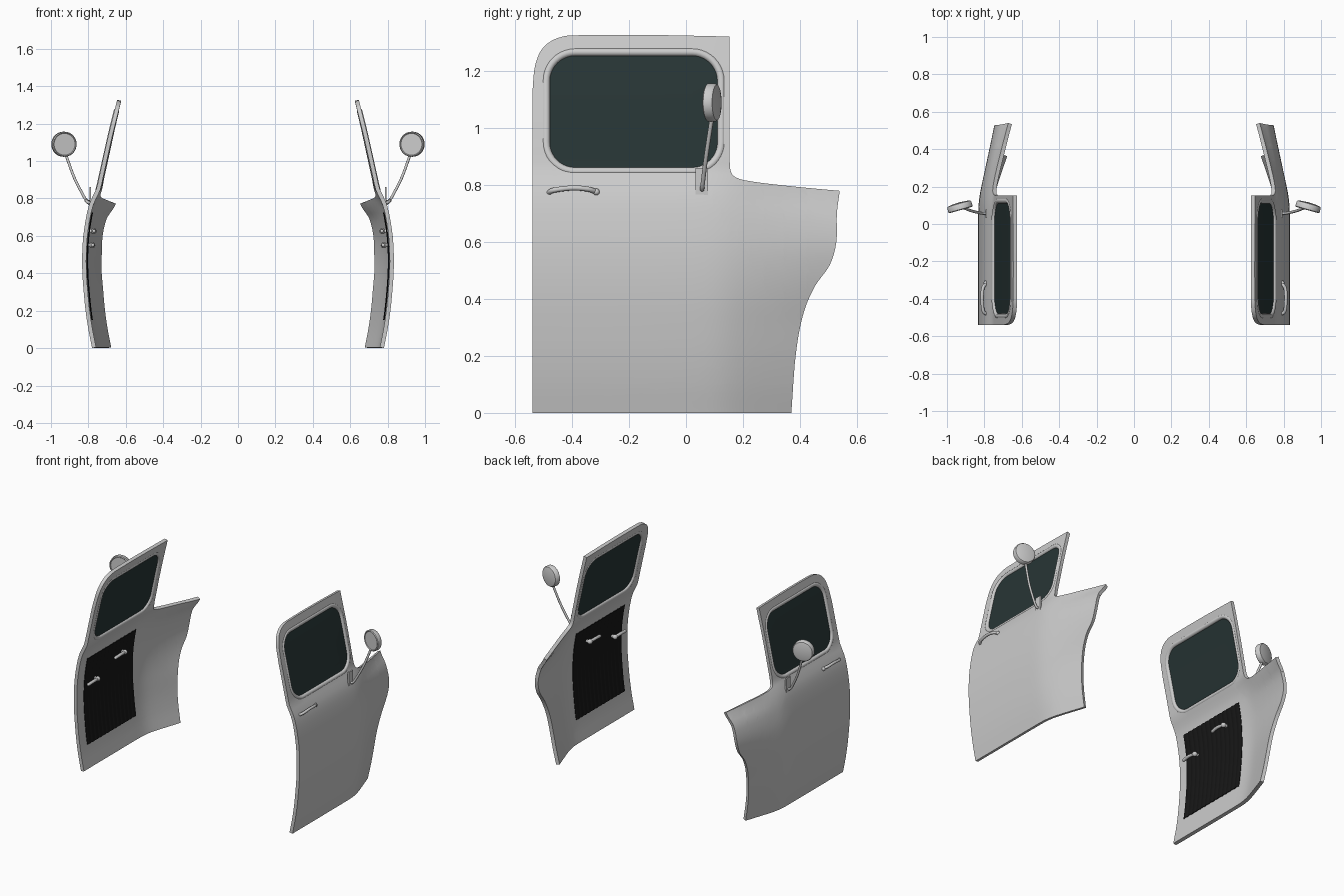
import bpy, bmesh, math
from mathutils import Vector, Matrix

if "Cube" in bpy.data.objects:
    bpy.data.objects.remove(bpy.data.objects["Cube"])

# door cross-section: outer x at each height, and how strongly the leading part turns inward
PROFILE = [(0, .78), (.1, .80), (.2, .815), (.3, .825), (.4, .832), (.5, .833), (.6, .827), (.7, .812),
           (.76, .798), (.8, .783), (.85, .758), (.9, .746), (1.1, .702), (1.2, .678), (1.33, .645)]
TURN = [(0, .34), (.3, .31), (.5, .23), (.6, .205), (.7, .225), (.78, .29), (.9, .2), (1.33, 0)]
THICK = .022


def hermite(table, t):
    n = len(table)
    t = min(max(t, table[0][0]), table[-1][0])
    i = next(k for k in range(n - 1) if t <= table[k + 1][0])

    def slope(k):
        a, b = table[max(k - 1, 0)], table[min(k + 1, n - 1)]
        return (b[1] - a[1]) / (b[0] - a[0])
    (t0, v0), (t1, v1) = table[i], table[i + 1]
    h = t1 - t0
    s = (t - t0) / h
    return ((2*s**3 - 3*s**2 + 1) * v0 + (s**3 - 2*s**2 + s) * h * slope(i)
            + (3*s**2 - 2*s**3) * v1 + (s**3 - s**2) * h * slope(i + 1))


def surf(y, z):
    bend = .03 * math.log(1 + math.exp((y - .13) / .03))
    return hermite(PROFILE, z) - hermite(TURN, z) * bend


def spline(pts, n=6):
    p = [Vector(q) for q in pts]
    p = [2*p[0] - p[1]] + p + [2*p[-1] - p[-2]]
    out = []
    for i in range(1, len(p) - 2):
        a, b, c, d = p[i-1:i+3]
        for k in range(n):
            t = k / n
            out.append(.5 * (2*b + (c - a)*t + (2*a - 5*b + 4*c - d)*t*t + (3*b - a - 3*c + d)*t**3))
    return out + [p[-2]]


def rounded_rect(y0, y1, z0, z1, r, n=10):
    out = []
    for cy, cz, a0 in ((y1-r, z1-r, 0), (y0+r, z1-r, 90), (y0+r, z0+r, 180), (y1-r, z0+r, 270)):
        for k in range(n + 1):
            a = math.radians(a0 + 90*k/n)
            out.append(Vector((cy + r*math.cos(a), cz + r*math.sin(a))))
    return out


def material(name, color):
    m = bpy.data.materials.new(name)
    m.diffuse_color = (*color, 1)
    m.use_nodes = True
    m.node_tree.nodes["Principled BSDF"].inputs["Base Color"].default_value = m.diffuse_color
    return m


def finish(name, data, mat=None, thickness=0):
    # solidify, mirror to the other door, bake and smooth
    ob = bpy.data.objects.new(name, data)
    bpy.context.collection.objects.link(ob)
    if mat:
        data.materials.append(mat)
    bpy.ops.object.select_all(action='DESELECT')
    ob.select_set(True)
    bpy.context.view_layer.objects.active = ob
    if ob.type == 'CURVE':
        bpy.ops.object.convert(target='MESH')
        ob = bpy.context.object
    if thickness:
        s = ob.modifiers.new("thickness", 'SOLIDIFY')
        s.thickness, s.offset = thickness, -1
    ob.modifiers.new("other_side", 'MIRROR')
    bpy.ops.object.convert(target='MESH')
    bpy.ops.object.shade_smooth_by_angle(angle=math.radians(40))
    bpy.context.object.name = name


def finish_bm(name, bm, mat=None, thickness=0):
    me = bpy.data.meshes.new(name)
    bm.to_mesh(me)
    bm.free()
    finish(name, me, mat, thickness)


def skin(name, loops, inset, thickness, mat=None):
    # fill flat outlines, slice finely, then lay onto the door curvature
    bm = bmesh.new()
    edges = []
    for loop in loops:
        vs = [bm.verts.new((0, p[0], p[1])) for p in loop]
        edges += [bm.edges.new((v, vs[i - 1])) for i, v in enumerate(vs)]
    bmesh.ops.triangle_fill(bm, use_beauty=True, edges=edges, normal=(1, 0, 0))
    cuts = [((0, 0, .03*k + .011), (0, 0, 1)) for k in range(44)]
    cuts += [((0, y/100 + .003, 0), (0, 1, 0)) for y in (-35, -15, 2, 6, 9, 12, 15, 18, 22, 27, 34, 42)]
    for co, no in cuts:
        bmesh.ops.bisect_plane(bm, geom=bm.verts[:] + bm.edges[:] + bm.faces[:], plane_co=co, plane_no=no)
    bmesh.ops.recalc_face_normals(bm, faces=bm.faces)
    for v in bm.verts:
        v.co.x = surf(v.co.y, v.co.z) - inset
    bm.normal_update()
    flip = [f for f in bm.faces if f.normal.x < 0]
    bmesh.ops.reverse_faces(bm, faces=flip)
    finish_bm(name, bm, mat, thickness)


def tube(name, pts, radius, cyclic=False):
    cu = bpy.data.curves.new(name, 'CURVE')
    cu.dimensions = '3D'
    cu.bevel_depth, cu.bevel_resolution, cu.use_fill_caps = radius, 3, True
    sp = cu.splines.new('POLY')
    sp.points.add(len(pts) - 1)
    for p, q in zip(sp.points, pts):
        p.co = (*q, 1)
    sp.use_cyclic_u = cyclic
    finish(name, cu)


def ball(name, center, r, scale=(1, 1, 1)):
    bm = bmesh.new()
    bmesh.ops.create_uvsphere(bm, u_segments=16, v_segments=10, radius=r,
                              matrix=Matrix.Translation(center) @ Matrix.Diagonal((*scale, 1)))
    finish_bm(name, bm)


glass = material("dark_glass", (.02, .035, .035))
black = material("black_trim", (.008, .008, .008))

# door shell with window opening
front_edge = spline([(.37, 0), (.385, .2), (.41, .34), (.45, .44), (.505, .52), (.528, .6), (.53, .7), (.54, .78)])
belt = spline([(.54, .78), (.4, .793), (.25, .81), (.18, .825), (.157, .85), (.153, .9)])
roof = spline([(.153, 1.322), (-.1, 1.327), (-.35, 1.327), (-.44, 1.32), (-.5, 1.285), (-.53, 1.22), (-.54, 1.12)])
outline = front_edge + belt[1:] + roof + [Vector((-.54, 0))]
window = rounded_rect(-.49, .122, .85, 1.265, .1)
skin("door_shell", [outline, window], 0, THICK)

# window pane and its seal
skin("window_glass", [window], .009, .004, glass)
tube("window_seal", [(surf(*p) - .011, p[0], p[1]) for p in
                     rounded_rect(-.492, .124, .848, 1.267, .102)], .0145, True)

# pleated inner trim panel
bm = bmesh.new()
NY, NZ = 104, 24
grid = []
for i in range(NY + 1):
    y = -.47 + .51 * i / NY
    col = []
    for j in range(NZ + 1):
        z = .15 + .575 * j / NZ
        pleat = .004 * abs(math.sin(math.pi * 13 * i / NY))
        col.append(bm.verts.new((surf(y, z) - THICK - .002 - pleat, y, z)))
    grid.append(col)
for i in range(NY):
    for j in range(NZ):
        bm.faces.new((grid[i][j], grid[i][j+1], grid[i+1][j+1], grid[i+1][j]))
finish_bm("trim_panel", bm, black, -.004)

# inner handles: pivot stub, ball and grip bar
for label, y, z in (("latch", -.365, .55), ("winder", -.09, .625)):
    x = surf(y, z) - THICK
    tube("inner_%s_stub" % label, [(x, y, z), (x - .03, y, z)], .011)
    ball("inner_%s_pivot" % label, (x - .03, y, z), .016)
    tube("inner_%s_grip" % label, spline([(x - .03, y, z), (x - .035, y - .05, z + .004), (x - .032, y - .1, z)]), .01)
    ball("inner_%s_tip" % label, (x - .032, y - .1, z), .01)

# outer pull handle
tube("outer_handle", spline([(.785, -.483, .772), (.806, -.465, .782), (.812, -.40, .79),
                             (.808, -.345, .786), (.79, -.315, .776)]), .009)
ball("outer_handle_button", (.793, -.315, .776), .012)
ball("outer_handle_end", (.787, -.483, .772), .009)

# mirror bracket
bm = bmesh.new()
bmesh.ops.create_cube(bm, size=1, matrix=Matrix.Translation((.79, .055, .81)) @ Matrix.Diagonal((.01, .045, .1, 1)))
finish_bm("mirror_bracket", bm)

# mirror arm
tube("mirror_arm", spline([(.785, .057, .785), (.81, .057, .79), (.84, .063, .84), (.875, .072, .91),
                           (.905, .084, .99), (.928, .095, 1.06)]), .0075)

# round mirror head, lathed and toed inward
bm = bmesh.new()
prof = [(0, -.014), (.058, -.014), (.062, -.018), (.067, -.014), (.067, .01), (.062, .017), (.045, .021), (0, .024)]
vs = [bm.verts.new((r, 0, h)) for r, h in prof]
es = [bm.edges.new((vs[i], vs[i+1])) for i in range(len(vs) - 1)]
bmesh.ops.spin(bm, geom=vs + es, cent=(0, 0, 0), axis=(0, 0, 1), angle=math.tau, steps=40)
bmesh.ops.remove_doubles(bm, verts=bm.verts, dist=.0005)
bmesh.ops.recalc_face_normals(bm, faces=bm.faces)
aim = Vector((.27, .96, 0)).to_track_quat('Z', 'Y').to_matrix().to_4x4()
bm.transform(Matrix.Translation((.931, .092, 1.09)) @ aim)
finish_bm("mirror_head", bm)
